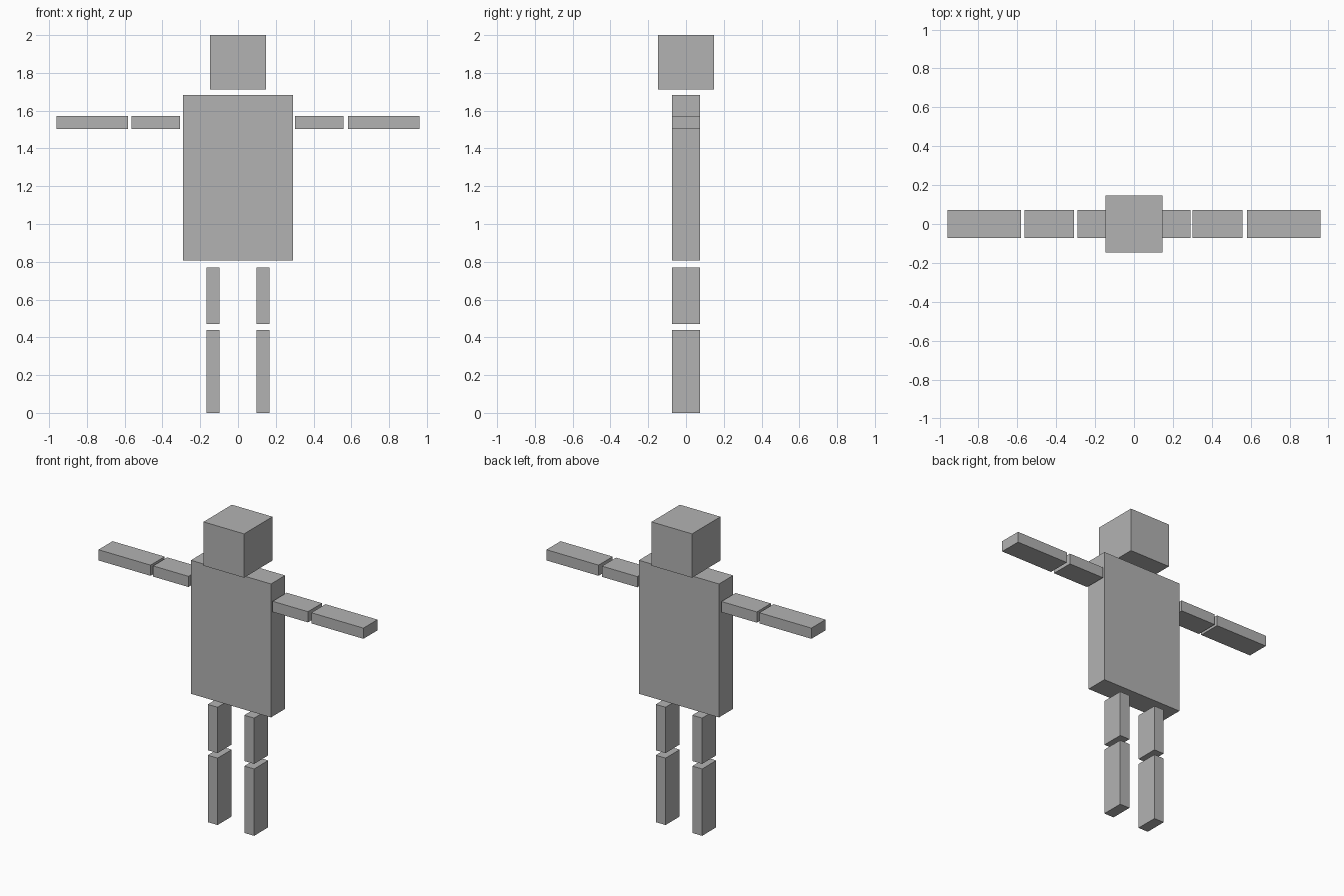
import bpy

old = bpy.data.objects.get("Cube")
if old:
    bpy.data.objects.remove(old, do_unlink=True)

# Single flat grey for the whole figure
grey = bpy.data.materials.new("grey")
grey.use_nodes = True
colour = (0.45, 0.45, 0.45, 1)
grey.diffuse_color = colour
grey.node_tree.nodes["Principled BSDF"].inputs["Base Color"].default_value = colour

DEPTH = 0.073  # half depth of body and limbs


def box(name, x, z, half_depth=DEPTH):
    """Block spanning the x and z ranges, centred on y = 0."""
    bpy.ops.mesh.primitive_cube_add(
        size=1, location=(sum(x) / 2, 0, sum(z) / 2))
    part = bpy.context.object
    part.name = name
    part.scale = (abs(x[1] - x[0]), 2 * half_depth, z[1] - z[0])
    bpy.ops.object.transform_apply(location=False, rotation=False, scale=True)
    part.data.materials.append(grey)


# Head and torso
box("head", (-0.147, 0.147), (1.713, 2.0), 0.147)
box("torso", (-0.29, 0.29), (0.808, 1.682))

# Arms and legs, one set per side
arm_z = (1.502, 1.572)
leg_x = (0.097, 0.168)
for side, s, gap in (("left", 1, 0), ("right", -1, 0.006)):
    box(side + "_upper_arm", (s * (0.302 + gap), s * (0.558 + gap)), arm_z)
    box(side + "_forearm", (s * 0.582, s * 0.96), arm_z)
    leg = [s * x for x in leg_x]
    box(side + "_thigh", leg, (0.471, 0.771))
    box(side + "_shin", leg, (0, 0.438))
